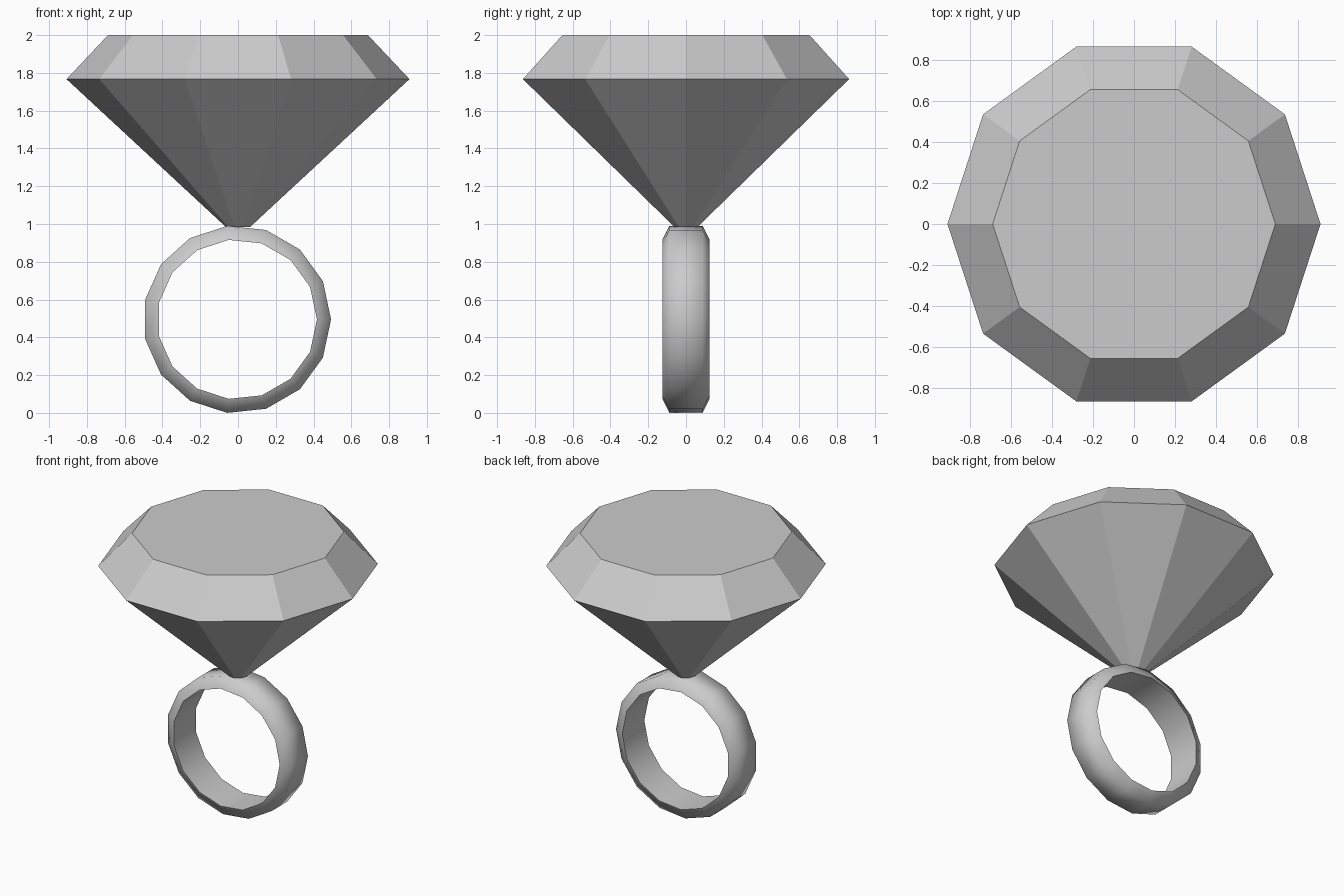
import bpy, bmesh
from math import cos, sin, tau

if "Cube" in bpy.data.objects:
    bpy.data.objects.remove(bpy.data.objects["Cube"])


def make_object(name, bm):
    bmesh.ops.recalc_face_normals(bm, faces=bm.faces)
    mesh = bpy.data.meshes.new(name)
    bm.to_mesh(mesh)
    bm.free()
    obj = bpy.data.objects.new(name, mesh)
    bpy.context.collection.objects.link(obj)
    return obj


def bridge(bm, a, b):
    n = len(a)
    return [bm.faces.new((a[i], a[(i + 1) % n], b[(i + 1) % n], b[i])) for i in range(n)]


# Gemstone: ten-sided, (radius, height) from the culet up to the table
bm = bmesh.new()
rings = [[bm.verts.new((r * cos(tau * i / 10), r * sin(tau * i / 10), z)) for i in range(10)]
         for r, z in ((0.065, 0.985), (0.908, 1.767), (0.688, 2.0))]
for low, high in zip(rings, rings[1:]):
    bridge(bm, low, high)
bm.faces.new(rings[0])
bm.faces.new(rings[-1])
make_object("gemstone", bm)

# Band: fifteen-sided loop around y, profile is (radius, y) with sloped sides
SIDES = 15
CX, CZ = -0.005, 0.495
profile = ((0.423, -0.125), (0.4975, -0.088), (0.4975, 0.088), (0.423, 0.125))
bm = bmesh.new()
loops = [[bm.verts.new((CX + r * cos(tau * i / SIDES), y, CZ + r * sin(tau * i / SIDES)))
          for i in range(SIDES)] for r, y in profile]
for k in range(4):
    bridge(bm, loops[k], loops[(k + 1) % 4])
for face in bm.faces:
    face.smooth = True
# Keep the two inner rims crisp
for loop in (loops[0], loops[3]):
    for i in range(SIDES):
        bm.edges.get((loop[i], loop[(i + 1) % SIDES])).smooth = False
make_object("ring_band", bm)
